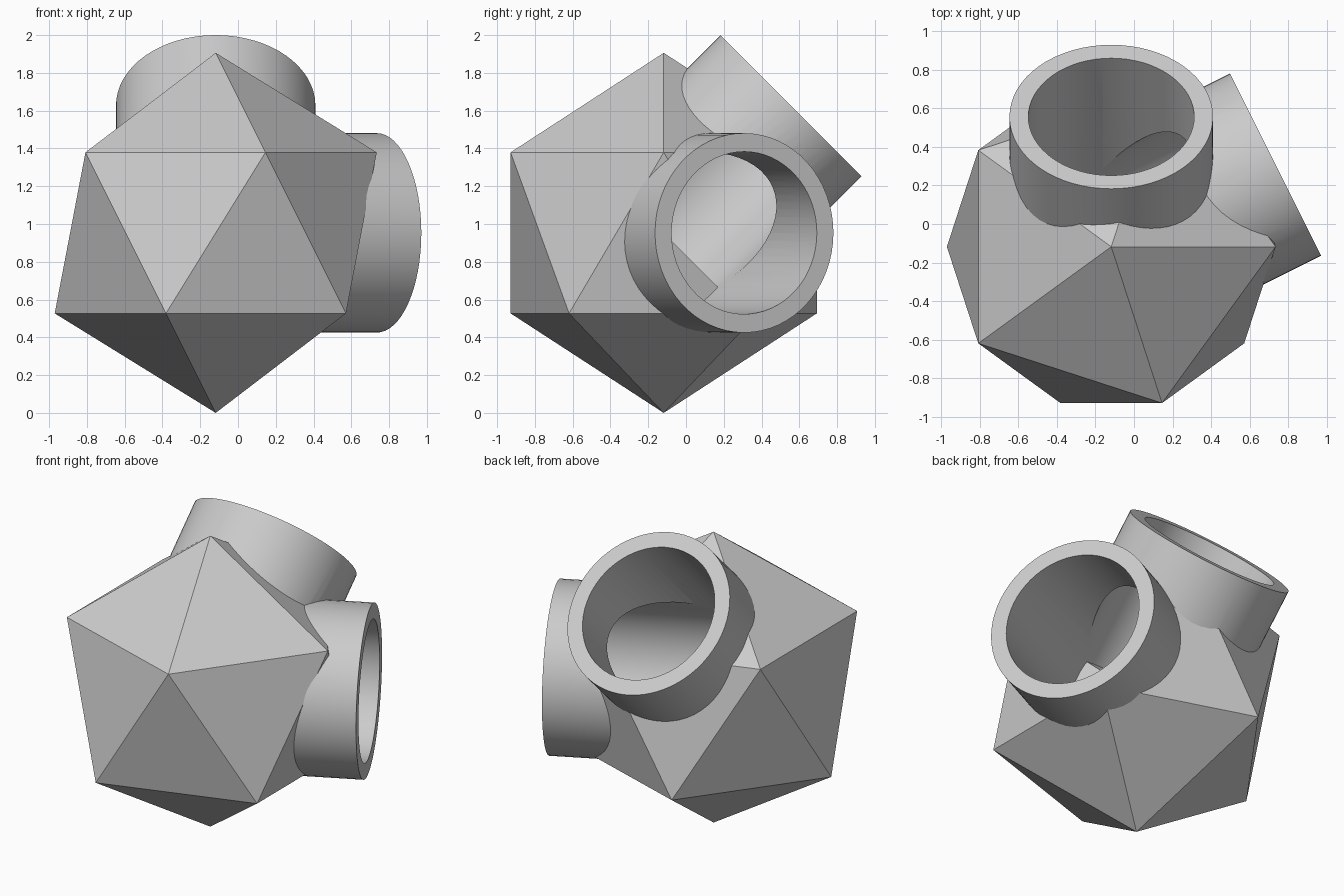
import bpy
from mathutils import Vector

cube = bpy.data.objects.get("Cube")
if cube:
    bpy.data.objects.remove(cube, do_unlink=True)

CENTRE = Vector((-0.118, -0.118, 0.953))
REACH = 0.953            # solid radius, also distance to each tube rim
OUTER, BORE = 0.528, 0.43
AXES = {"back_tube": Vector((0, 1, 1)).normalized(),
        "left_tube": Vector((2, 1, 0)).normalized()}

grey = bpy.data.materials.new("plain_grey")
grey.use_nodes = True
colour = (0.6, 0.6, 0.6, 1)
grey.diffuse_color = colour
grey.node_tree.nodes["Principled BSDF"].inputs["Base Color"].default_value = colour


def cylinder(name, axis, radius, start, end):
    """Closed cylinder along an axis, between two distances from the centre."""
    bpy.ops.mesh.primitive_cylinder_add(
        vertices=64, radius=radius, depth=end - start,
        location=CENTRE + axis * (start + end) / 2,
        rotation=axis.to_track_quat('Z', 'Y').to_euler())
    obj = bpy.context.object
    obj.name = name
    obj.data.materials.append(grey)
    return obj


def combine(target, tool, operation):
    """Apply a boolean to the target and discard the tool."""
    mod = target.modifiers.new(tool.name, 'BOOLEAN')
    mod.operation = operation
    mod.solver = 'EXACT'
    mod.object = tool
    bpy.context.view_layer.objects.active = target
    bpy.ops.object.modifier_apply(modifier=mod.name)
    bpy.data.objects.remove(tool, do_unlink=True)


# Twenty-sided solid body
bpy.ops.mesh.primitive_ico_sphere_add(subdivisions=1, radius=REACH, location=CENTRE)
hub = bpy.context.object
hub.name = "faceted_hub_with_tubes"
hub.data.materials.append(grey)

# Tube walls merged into the body
for name, axis in AXES.items():
    combine(hub, cylinder(name, axis, OUTER, 0.38, REACH), 'UNION')

# Bores running from each rim to the middle, where they meet
for name, axis in AXES.items():
    combine(hub, cylinder(name + "_bore", axis, BORE, 0, REACH + 0.2), 'DIFFERENCE')

# Smooth tube walls, crisp rims and facets
bpy.ops.object.select_all(action='DESELECT')
hub.select_set(True)
bpy.context.view_layer.objects.active = hub
bpy.ops.object.shade_smooth_by_angle(angle=0.35)
